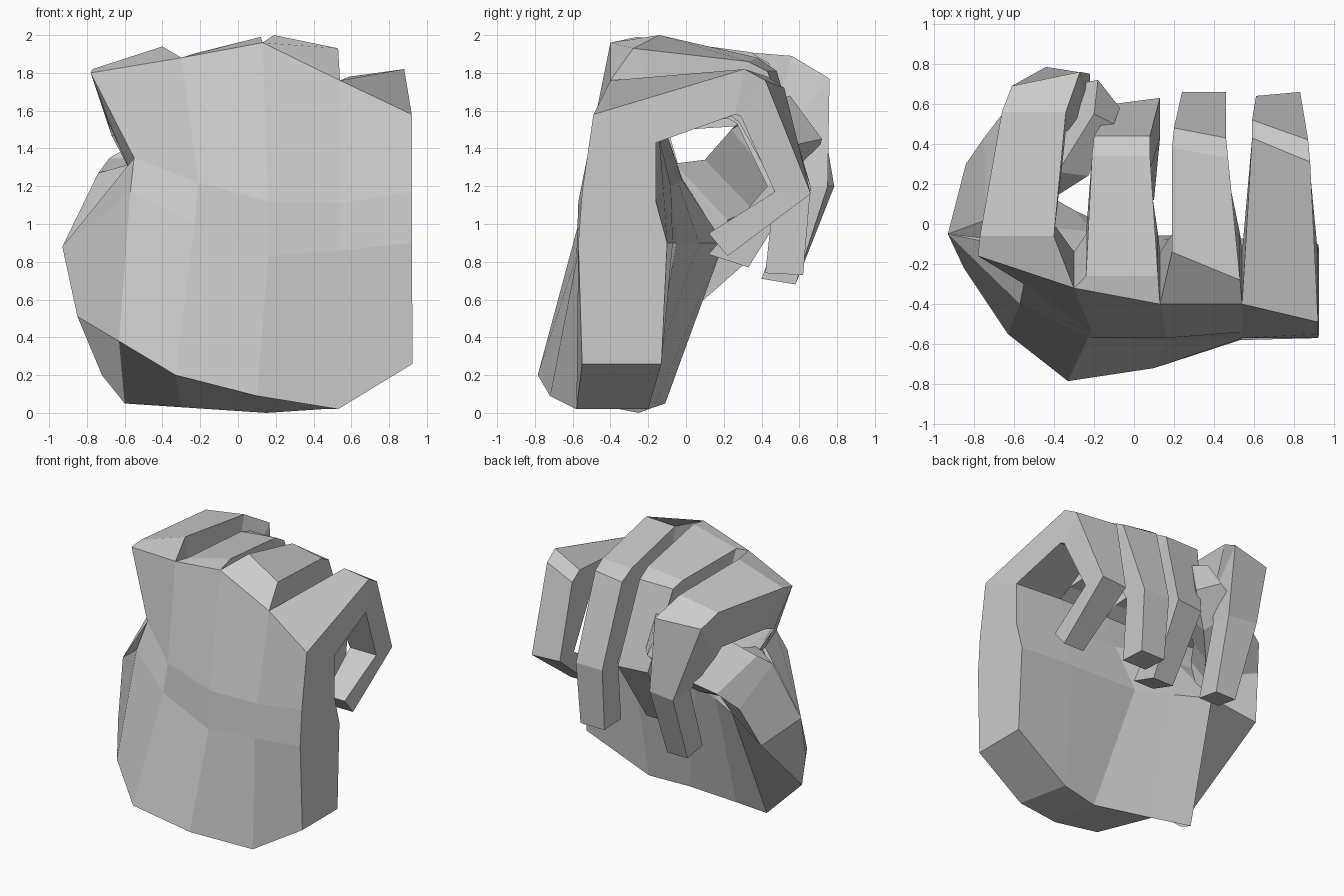
import bpy, bmesh
from mathutils import Vector


def loft(name, rings, cap):
    """Skin a list of equal-length point rings and cap one end (0 or -1)."""
    bm = bmesh.new()
    loops = [[bm.verts.new(Vector(p)) for p in ring] for ring in rings]
    n = len(loops[0])
    for a, b in zip(loops, loops[1:]):
        for i in range(n):
            j = (i + 1) % n
            bm.faces.new((a[i], a[j], b[j], b[i]))
    end = loops[cap]
    for i in range(n // 2 - 1):
        bm.faces.new((end[i], end[i + 1], end[n - 2 - i], end[n - 1 - i]))
    bmesh.ops.recalc_face_normals(bm, faces=bm.faces[:])
    mesh = bpy.data.meshes.new(name)
    bm.to_mesh(mesh)
    bm.free()
    obj = bpy.data.objects.new(name, mesh)
    bpy.context.collection.objects.link(obj)
    return obj


def section(x0, x1, yo, zo, yi, zi, drop=0, inset=0, skew=0):
    """Four-sided finger section: outer edge (yo, zo), inner edge (yi, zi).
    drop lowers and skew pushes the left outer corner, inset narrows the left inner one."""
    return [(x0, yo + skew, zo - drop), (x1, yo, zo), (x1, yi, zi), (x0 + inset, yi, zi)]


# Palm rings: six points along the back of the hand, six along the palm side
wrist = [(-.85, -.22, .51), (-.63, -.55, .38), (-.33, -.785, .2), (.1, -.72, .09),
         (.53, -.58, .02), (.925, -.55, .26), (.925, -.13, .26), (.45, -.2, .02),
         (.15, -.25, 0), (-.3, -.17, .03), (-.6, -.11, .05), (-.72, -.36, .2)]
heel = [(-.93, -.05, .88), (-.57, -.4, 1.17), (-.23, -.57, 1.0), (.16, -.58, .83),
        (.54, -.57, .86), (.92, -.57, .9), (.92, -.1, .9), (.5, -.07, .9),
        (-.05, -.05, .9), (-.3, .07, .9), (-.53, .2, .9), (-.84, .3, .78)]
middle = [(-.58, -.12, 1.3), (-.55, -.3, 1.35), (-.21, -.54, 1.22), (.16, -.57, 1.12),
          (.54, -.54, 1.11), (.92, -.55, 1.17), (.92, -.16, 1.12), (.5, -.12, 1.2),
          (.1, -.08, 1.2), (-.2, -.04, 1.22), (-.4, -.02, 1.23), (-.55, -.02, 1.24)]
knuckles = [(-.72, -.12, 1.64), (-.78, -.16, 1.8), (-.3, -.32, 1.88), (.13, -.4, 1.96),
            (.54, -.4, 1.76), (.92, -.49, 1.58), (.92, -.16, 1.43), (.54, -.14, 1.44),
            (.13, -.14, 1.45), (-.3, -.14, 1.45), (-.67, -.1, 1.47), (-.69, -.11, 1.55)]
loft("palm", [wrist, heel, middle, knuckles], 0)

# Curled fingers, each growing out of its own slot of the knuckle ring
fingers = {
    "index_finger": [(-.77, -.4, -.06, 1.94, .0, 1.5, .12, .11),
                     (-.66, -.34, .56, 1.89, .46, 1.53, .05, .04),
                     (-.61, -.27, .76, 1.77, .52, 1.47, .02, 0, -.07),
                     (-.44, -.22, .75, 1.2, .58, 1.2, 0, 0, .035),
                     (-.42, -.25, .58, .68, .4, .71)],
    "middle_finger": [(-.24, .12, -.26, 1.99, -.05, 1.51, .09),
                      (-.21, .08, .34, 1.91, .22, 1.56, .03),
                      (-.2, .08, .44, 1.85, .27, 1.53), (-.1, .13, .63, 1.25, .43, 1.2, 0, 0, -.03),
                      (-.07, .1, .33, .77, .12, .84)],
    "ring_finger": [(.19, .53, -.28, 1.93, -.05, 1.5, -.07, 0, .14),
                    (.19, .47, .33, 1.86, .24, 1.57, -.02, 0, .05),
                    (.2, .46, .43, 1.81, .28, 1.54, 0, 0, .05), (.24, .46, .66, 1.2, .47, 1.2),
                    (.25, .45, .62, .73, .42, .74)],
    "little_finger": [(.59, .88, .31, 1.82, .26, 1.58, .04, 0, .12),
                      (.59, .87, .42, 1.76, .29, 1.57, .04, 0, .1),
                      (.61, .83, .66, 1.16, .47, 1.17, 0, 0, -.02), (.64, .81, .22, .83, .12, .95)],
}
for i, (name, stations) in enumerate(fingers.items()):
    base = [knuckles[1 + i], knuckles[2 + i], knuckles[9 - i], knuckles[10 - i]]
    loft(name, [base] + [section(*s) for s in stations], -1)

# Thumb, from the heel of the hand to a tip tucked between two fingers
loft("thumb", [
    [heel[11], heel[0], heel[1], heel[10]],
    [(-.75, .43, 1.08), (-.74, .02, 1.27), (-.56, -.06, 1.32), (-.44, .22, 1.02)],
    [(-.65, .56, 1.22), (-.68, .12, 1.35), (-.45, .1, 1.34), (-.35, .35, 1.08)],
    [(-.38, .68, 1.34), (-.38, .26, 1.52), (-.23, .24, 1.5), (-.22, .48, 1.2)],
    [(-.18, .72, 1.45), (-.2, .55, 1.68), (-.1, .5, 1.66), (-.07, .58, 1.42)],
], -1)
